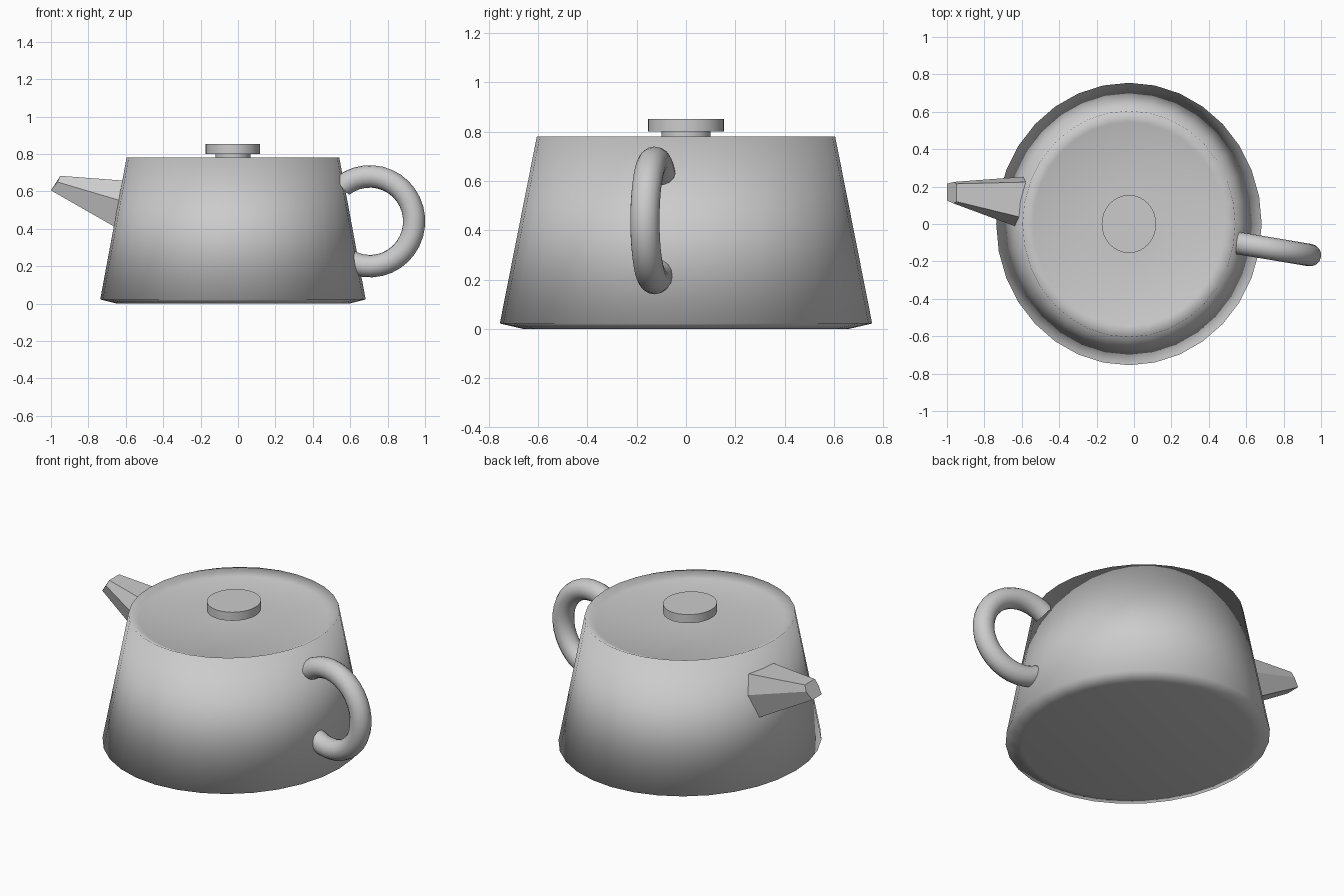
import bpy, bmesh, math
from mathutils import Vector, Matrix

if "Cube" in bpy.data.objects:
    bpy.data.objects.remove(bpy.data.objects["Cube"])

CX = -0.027          # body axis offset
SX = 0.94            # body is slightly narrow in x


def make_object(name, bm, angle):
    bmesh.ops.recalc_face_normals(bm, faces=bm.faces)
    mesh = bpy.data.meshes.new(name)
    bm.to_mesh(mesh)
    bm.free()
    ob = bpy.data.objects.new(name, mesh)
    bpy.context.collection.objects.link(ob)
    bpy.ops.object.select_all(action='DESELECT')
    ob.select_set(True)
    bpy.context.view_layer.objects.active = ob
    bpy.ops.object.shade_smooth_by_angle(angle=math.radians(angle))
    return ob


def loft(name, rings, angle, cap=True):
    bm = bmesh.new()
    rows = [[bm.verts.new(p) for p in ring] for ring in rings]
    n = len(rows[0])
    for a, b in zip(rows, rows[1:]):
        for i in range(n):
            j = (i + 1) % n
            bm.faces.new((a[i], a[j], b[j], b[i]))
    if cap:
        bm.faces.new(rows[0])
        bm.faces.new(rows[-1])
    return make_object(name, bm, angle)


def lathe(name, profile, angle, seg=32):
    rings = [[(CX + SX * r * math.cos(t), r * math.sin(t), z)
              for t in (2 * math.pi * i / seg for i in range(seg))]
             for r, z in profile]
    return loft(name, rings, angle)


# Tapered pot with a chamfered foot and a shallow sunken lid
lathe("pot_body", [(0.66, 0), (0.755, 0.022), (0.605, 0.78),
                   (0.545, 0.752), (0.09, 0.782)], 180)

# Lid knob: short stem and disc
lathe("knob_stem", [(0.10, 0.76), (0.10, 0.803)], 40)
lathe("knob_disc", [(0.155, 0.80), (0.155, 0.852)], 40)

# Ring handle, turned slightly about z
turn = Matrix.Rotation(math.radians(-9.5), 3, 'Z')
centre = Vector((0.705, -0.127, 0.44))
rings = []
for k in range(25):
    a = math.radians(-118 + 246 * k / 24)
    ring = []
    for i in range(16):
        b = 2 * math.pi * i / 16
        r = 0.24 + 0.06 * math.cos(b)
        p = Vector((r * math.cos(a), 0.06 * math.sin(b), r * math.sin(a)))
        ring.append(centre + turn @ p)
    rings.append(ring)
loft("handle", rings, 40)

# Faceted spout, six-sided, tapering to a slanted mouth
root = [(-0.54, 0.225, 0.652), (-0.54, 0.02, 0.652), (-0.56, -0.04, 0.53),
        (-0.58, 0.03, 0.365), (-0.58, 0.20, 0.365), (-0.56, 0.255, 0.53)]
mouth = [(-0.95, 0.215, 0.683), (-0.95, 0.12, 0.683), (-0.965, 0.11, 0.65),
         (-1.0, 0.125, 0.605), (-1.0, 0.215, 0.605), (-0.965, 0.225, 0.65)]
loft("spout", [root, mouth], 30)
